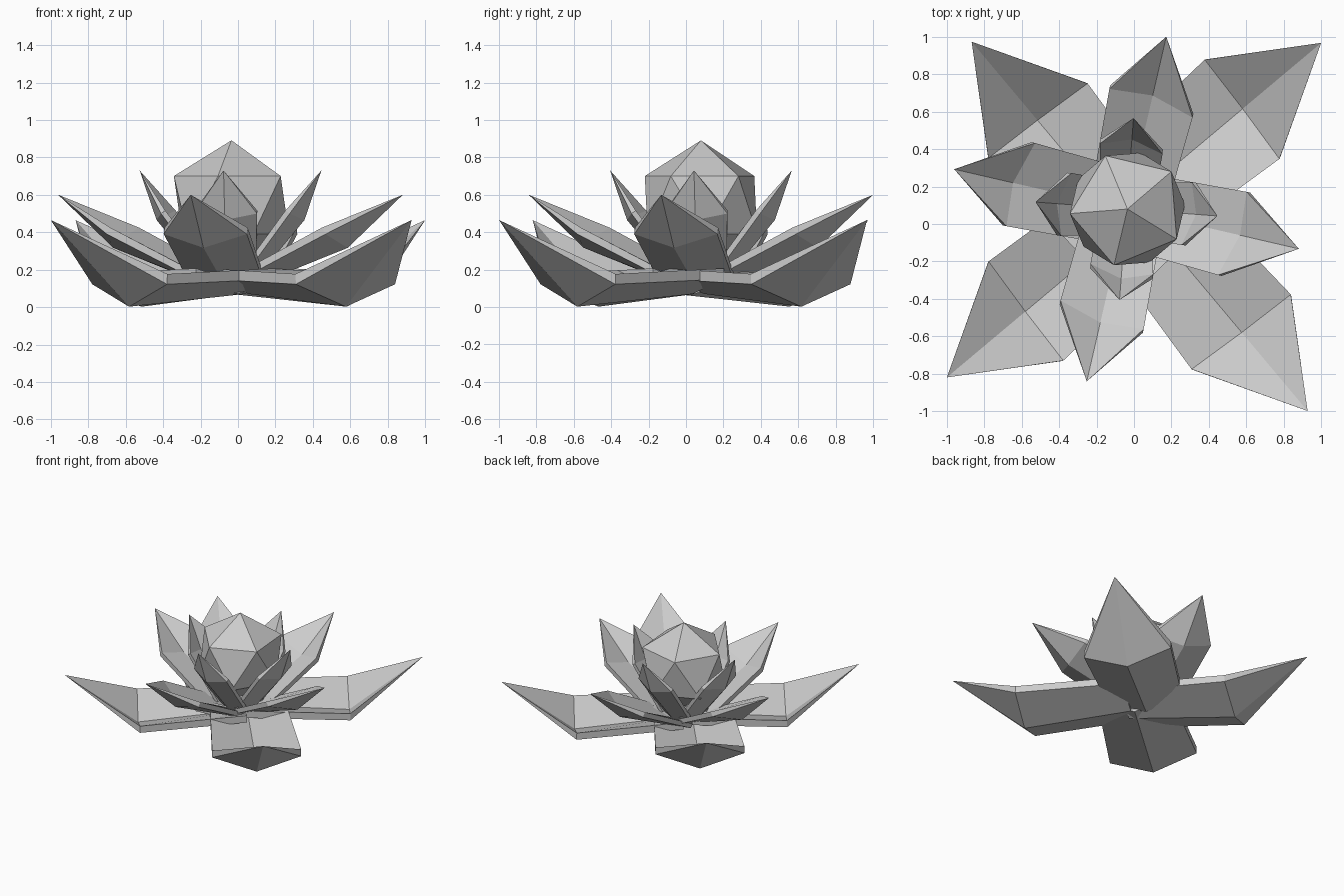
import bpy, bmesh, math
from mathutils import Vector, Matrix

if "Cube" in bpy.data.objects:
    bpy.data.objects.remove(bpy.data.objects["Cube"])


def petal(name, origin, yaw, skew, root, mid, tip):
    """Keeled solid petal. Sections: (radius, height, half width, keel depth, thickness, tilt in degrees)."""
    side = Vector((-math.sin(math.radians(skew)), math.cos(math.radians(skew)), 0))
    bm = bmesh.new()
    rings = []
    for r, z, w, depth, thick, tilt in (root, mid):
        t = math.radians(tilt)
        n = Vector((-math.sin(t), 0, math.cos(t)))
        c = Vector((r, 0, z))
        low = [c + side * w, c - n * depth, c - side * w]
        pts = low + [p + n * thick for p in reversed(low)]
        rings.append([bm.verts.new(p) for p in pts])
    a, b = rings
    point = bm.verts.new((tip[0], 0, tip[1]))
    for i in range(6):
        j = (i + 1) % 6
        bm.faces.new((a[i], a[j], b[j], b[i]))
        bm.faces.new((b[i], b[j], point))
    # close the V-shaped root end
    bm.faces.new((a[0], a[1], a[4], a[5]))
    bm.faces.new((a[1], a[2], a[3], a[4]))
    bmesh.ops.recalc_face_normals(bm, faces=bm.faces)
    bm.transform(Matrix.Translation((origin[0], origin[1], 0)) @ Matrix.Rotation(math.radians(yaw), 4, 'Z'))
    finish(bm, name)


def finish(bm, name):
    me = bpy.data.meshes.new(name)
    bm.to_mesh(me)
    bm.free()
    bpy.context.collection.objects.link(bpy.data.objects.new(name, me))


CENTER = (-0.04, 0.08)

# wide outer petals, each slightly shifted from the centre
offsets = [(0.06, 0.035), (-0.034, 0.10), (0.0, -0.06), (0.034, 0.048)]
for k, off in enumerate(offsets):
    petal(f"outer_petal_{k + 1}", off, -50 + 90 * k, -3,
          (0.0, 0.15, 0.28, 0.08, 0.057, 0), (0.80, 0.122, 0.332, 0.12, 0.055, 2), (1.35, 0.465))

# middle and inner petals
for k in range(4):
    petal(f"middle_petal_{k + 1}", CENTER, -103 + 90 * k, -6,
          (0.10, 0.135, 0.21, 0.03, 0.035, 30), (0.60, 0.39, 0.235, 0.085, 0.04, 30), (0.945, 0.60))
    petal(f"inner_petal_{k + 1}", CENTER, -94.4 + 90 * k, -5,
          (0.10, 0.17, 0.145, 0.04, 0.028, 56), (0.345, 0.50, 0.17, 0.062, 0.028, 56), (0.487, 0.73))

# faceted bud
bm = bmesh.new()
bmesh.ops.create_icosphere(bm, subdivisions=1, radius=0.345)
bm.transform(Matrix.Translation((-0.035, 0.08, 0.546)) @ Matrix.Rotation(math.radians(40.5), 4, 'Z'))
finish(bm, "bud")
